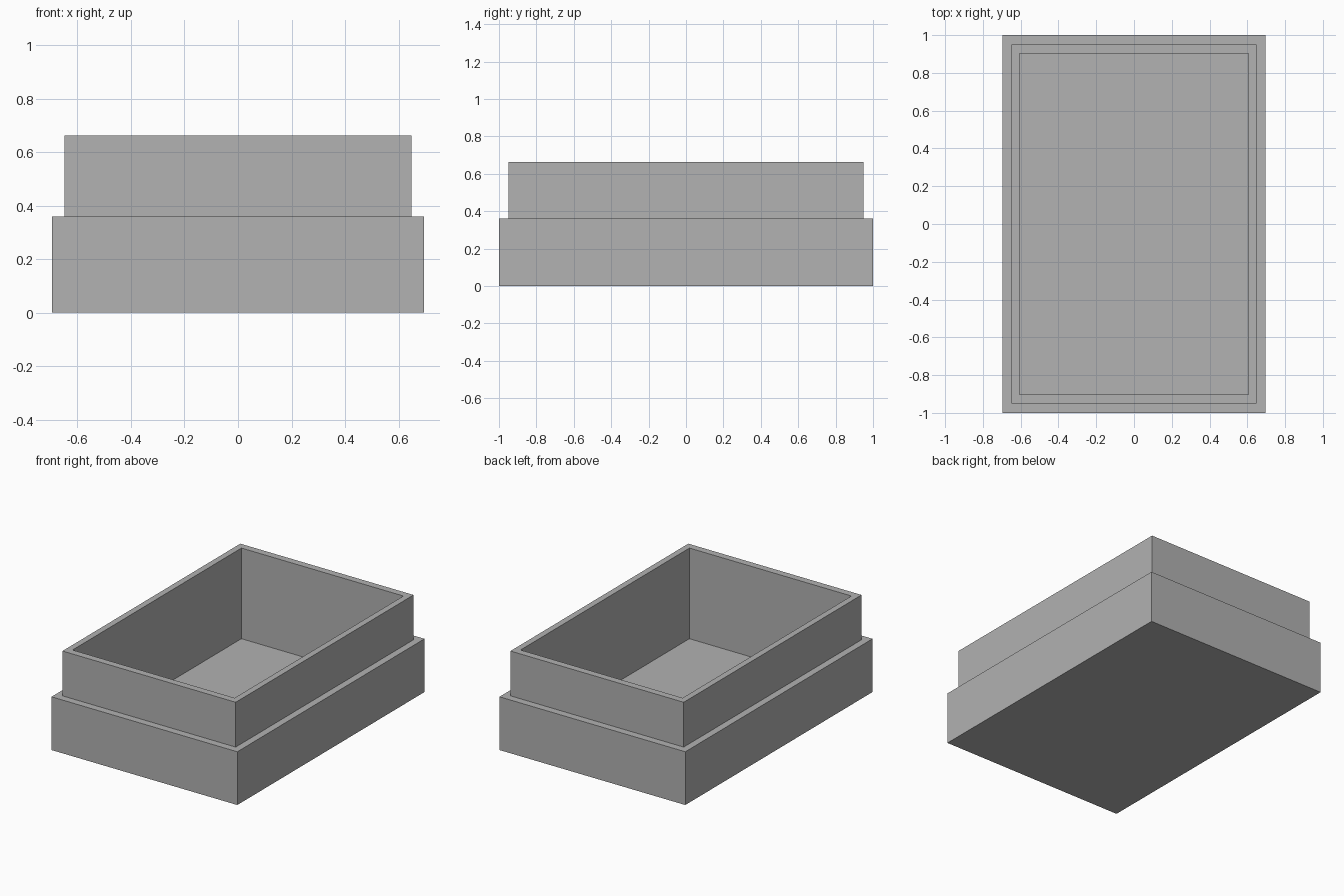
import bpy
import bmesh

cube = bpy.data.objects.get("Cube")
if cube:
    bpy.data.objects.remove(cube, do_unlink=True)

# Plain grey for the whole tray
grey = bpy.data.materials.new("plain_grey")
grey.use_nodes = True
colour = (0.445, 0.445, 0.445, 1.0)
grey.diffuse_color = colour
bsdf = next(n for n in grey.node_tree.nodes if n.type == 'BSDF_PRINCIPLED')
bsdf.inputs["Base Color"].default_value = colour


def stepped_box(name, rings):
    """Join rectangular rings (half width, half depth, height) and cap both ends."""
    bm = bmesh.new()
    loops = [[bm.verts.new((sx * w, sy * d, z))
              for sx, sy in ((-1, -1), (1, -1), (1, 1), (-1, 1))]
             for w, d, z in rings]
    for low, high in zip(loops, loops[1:]):
        for i in range(4):
            j = (i + 1) % 4
            bm.faces.new((low[i], low[j], high[j], high[i]))
    bm.faces.new(loops[0][::-1])
    bm.faces.new(loops[-1])
    bmesh.ops.recalc_face_normals(bm, faces=bm.faces)
    mesh = bpy.data.meshes.new(name)
    bm.to_mesh(mesh)
    bm.free()
    mesh.materials.append(grey)
    obj = bpy.data.objects.new(name, mesh)
    bpy.context.collection.objects.link(obj)
    return obj


# Open tray: wide base, ledge, raised rim, then down the inside to the floor
BASE = (0.695, 1.0)
RIM = (0.648, 0.95)
INSIDE = (0.606, 0.902)
LEDGE_Z, TOP_Z, FLOOR_Z = 0.36, 0.663, 0.05

stepped_box("open_tray", [
    (*BASE, 0.0),
    (*BASE, LEDGE_Z),
    (*RIM, LEDGE_Z),
    (*RIM, TOP_Z),
    (*INSIDE, TOP_Z),
    (*INSIDE, FLOOR_Z),
])
